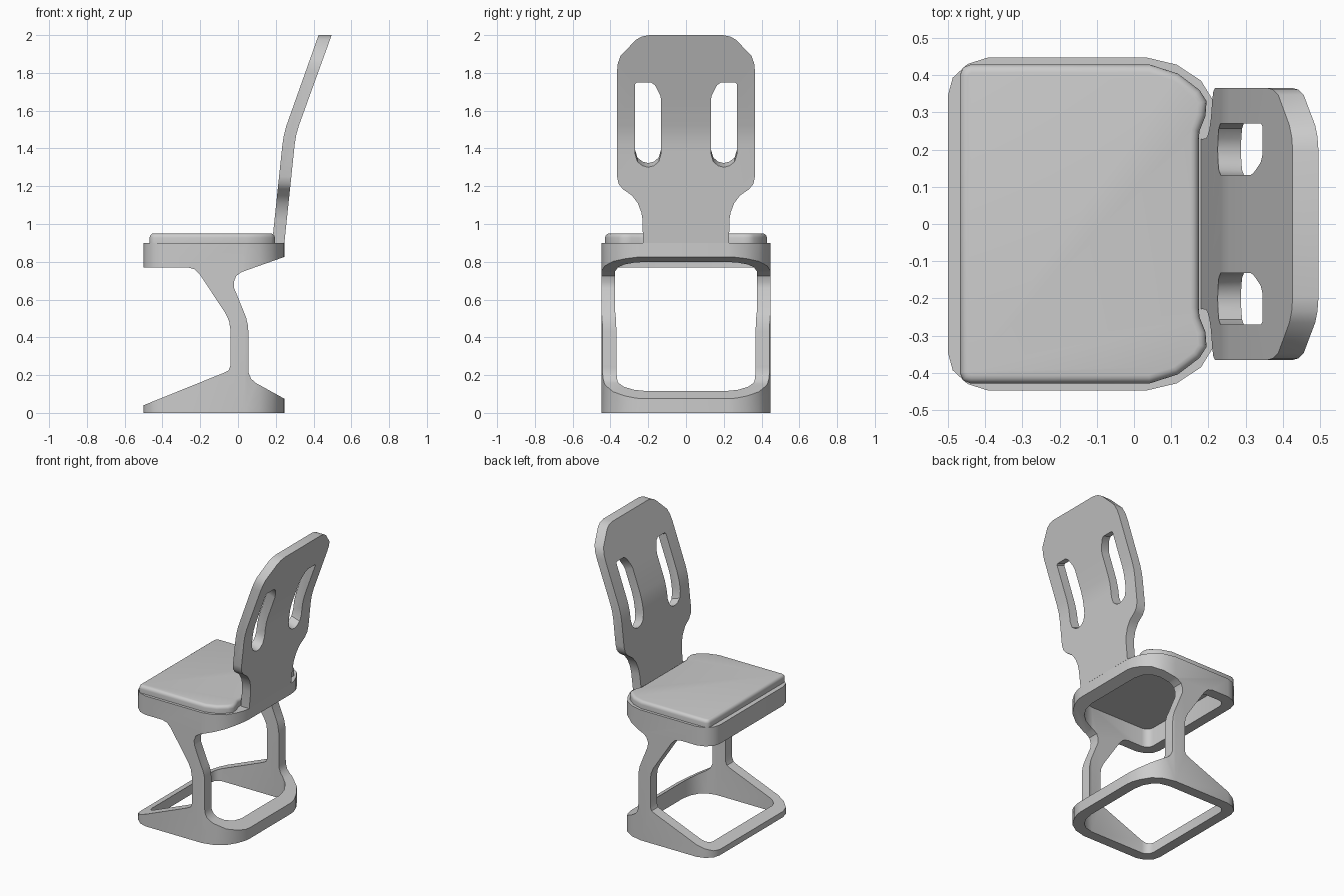
import bpy, bmesh, math

if "Cube" in bpy.data.objects:
    bpy.data.objects.remove(bpy.data.objects["Cube"])


def prism(name, pts, place, lo, hi, bevel_top=0):
    """Extrude a 2D outline; place(u, v, w) maps outline + depth to xyz."""
    bm = bmesh.new()
    a = [bm.verts.new(place(u, v, lo)) for u, v in pts]
    b = [bm.verts.new(place(u, v, hi)) for u, v in pts]
    n = len(pts)
    bm.faces.new(a)
    top = bm.faces.new(b)
    for i in range(n):
        j = (i + 1) % n
        bm.faces.new((a[i], a[j], b[j], b[i]))
    bmesh.ops.recalc_face_normals(bm, faces=bm.faces)
    if bevel_top:
        bmesh.ops.bevel(bm, geom=list(top.edges), offset=bevel_top, segments=4,
                        profile=0.5, affect='EDGES', clamp_overlap=True)
    me = bpy.data.meshes.new(name)
    bm.to_mesh(me)
    bm.free()
    ob = bpy.data.objects.new(name, me)
    bpy.context.collection.objects.link(ob)
    return ob


def activate(ob):
    bpy.ops.object.select_all(action='DESELECT')
    ob.select_set(True)
    bpy.context.view_layer.objects.active = ob


def boolean(ob, cutter, op):
    activate(ob)
    m = ob.modifiers.new(op, 'BOOLEAN')
    m.operation, m.object, m.solver = op, cutter, 'EXACT'
    bpy.ops.object.modifier_apply(modifier=m.name)
    bpy.data.objects.remove(cutter)


def smooth(ob, deg=35):
    activate(ob)
    bpy.ops.object.shade_smooth_by_angle(angle=math.radians(deg))


def mirror_y(half):      # half outline (x, y) with y > 0
    return half + [(x, -y) for x, y in reversed(half)]


def mirror_u(half):      # half outline (y, z) with y > 0
    return half + [(-y, z) for y, z in reversed(half)]


def plan(u, v, w):
    return (u, v, w)


def side(u, v, w):
    return (u, w, v)


def facing(u, v, w):
    return (w, u, v)


def slanted(u, v, w):    # slot direction, dropping toward the rear
    return (w, u, v - 0.35 * (w - 0.36))


# frame: side silhouette (base, leg, seat rim) trimmed to a rounded plan, hollowed
frame = prism("frame", [
    (-0.6, 0), (0.3, 0), (0.3, 0.045), (0.095, 0.158), (0.07, 0.18), (0.057, 0.21),
    (0.055, 0.24), (0.055, 0.43), (0.052, 0.465), (0.043, 0.505), (-0.02, 0.66),
    (-0.022, 0.692), (-0.01, 0.725), (0.02, 0.746), (0.3, 0.845), (0.3, 0.9),
    (-0.6, 0.9), (-0.6, 0.77), (-0.265, 0.77), (-0.23, 0.76), (-0.2, 0.73),
    (-0.065, 0.525), (-0.047, 0.485), (-0.04, 0.44), (-0.04, 0.25), (-0.05, 0.225),
    (-0.08, 0.21)], side, -1, 1)
boolean(frame, prism("plan_outer", mirror_y([
    (-0.5, 0.345), (-0.487, 0.393), (-0.447, 0.43), (-0.393, 0.447), (0.035, 0.447),
    (0.115, 0.428), (0.18, 0.385), (0.22, 0.32), (0.24, 0.265), (0.245, 0.228)]),
    plan, -0.1, 1), 'INTERSECT')
boolean(frame, prism("plan_inner", mirror_y([
    (-0.43, 0.325), (-0.423, 0.35), (-0.405, 0.368), (-0.38, 0.375), (0.03, 0.375),
    (0.09, 0.36), (0.13, 0.33), (0.16, 0.275), (0.172, 0.21)]),
    plan, -0.2, 1.1), 'DIFFERENCE')
smooth(frame)

# backrest: bent side profile trimmed to the facing outline
back = prism("backrest", [
    (0.17, 0.8), (0.234, 1.41), (0.241, 1.46), (0.256, 1.52), (0.462, 2.1),
    (0.532, 2.1), (0.322, 1.52), (0.308, 1.47), (0.3, 1.42), (0.235, 0.8)],
    side, -1, 1)
boolean(back, prism("back_outline", mirror_u([
    (0.228, 0.9), (0.23, 1.02), (0.236, 1.06), (0.255, 1.11), (0.285, 1.15),
    (0.335, 1.185), (0.357, 1.212), (0.365, 1.25), (0.365, 1.81), (0.361, 1.85),
    (0.347, 1.89), (0.265, 1.975), (0.235, 1.992), (0.195, 2.0)]),
    facing, -1, 1), 'INTERSECT')

# two mirrored slots
slot = [(0.27, 1.755), (0.262, 1.765), (0.185, 1.765), (0.165, 1.75), (0.137, 1.69),
        (0.132, 1.665), (0.132, 1.35), (0.145, 1.305), (0.17, 1.283), (0.2, 1.275),
        (0.23, 1.283), (0.257, 1.305), (0.27, 1.35)]
for s in (1, -1):
    boolean(back, prism("slot_cutter", [(s * y, z) for y, z in slot], slanted, 0, 0.7),
            'DIFFERENCE')
smooth(back)

# cushion with a softened top edge, stepping around the backrest
cushion = prism("seat_cushion", mirror_y([
    (-0.468, 0.40), (-0.46, 0.42), (-0.44, 0.428), (0.043, 0.428), (0.118, 0.404),
    (0.176, 0.36), (0.195, 0.33), (0.192, 0.29), (0.176, 0.25), (0.174, 0.225)]),
    plan, 0.9, 0.95, bevel_top=0.022)
smooth(cushion, 50)
